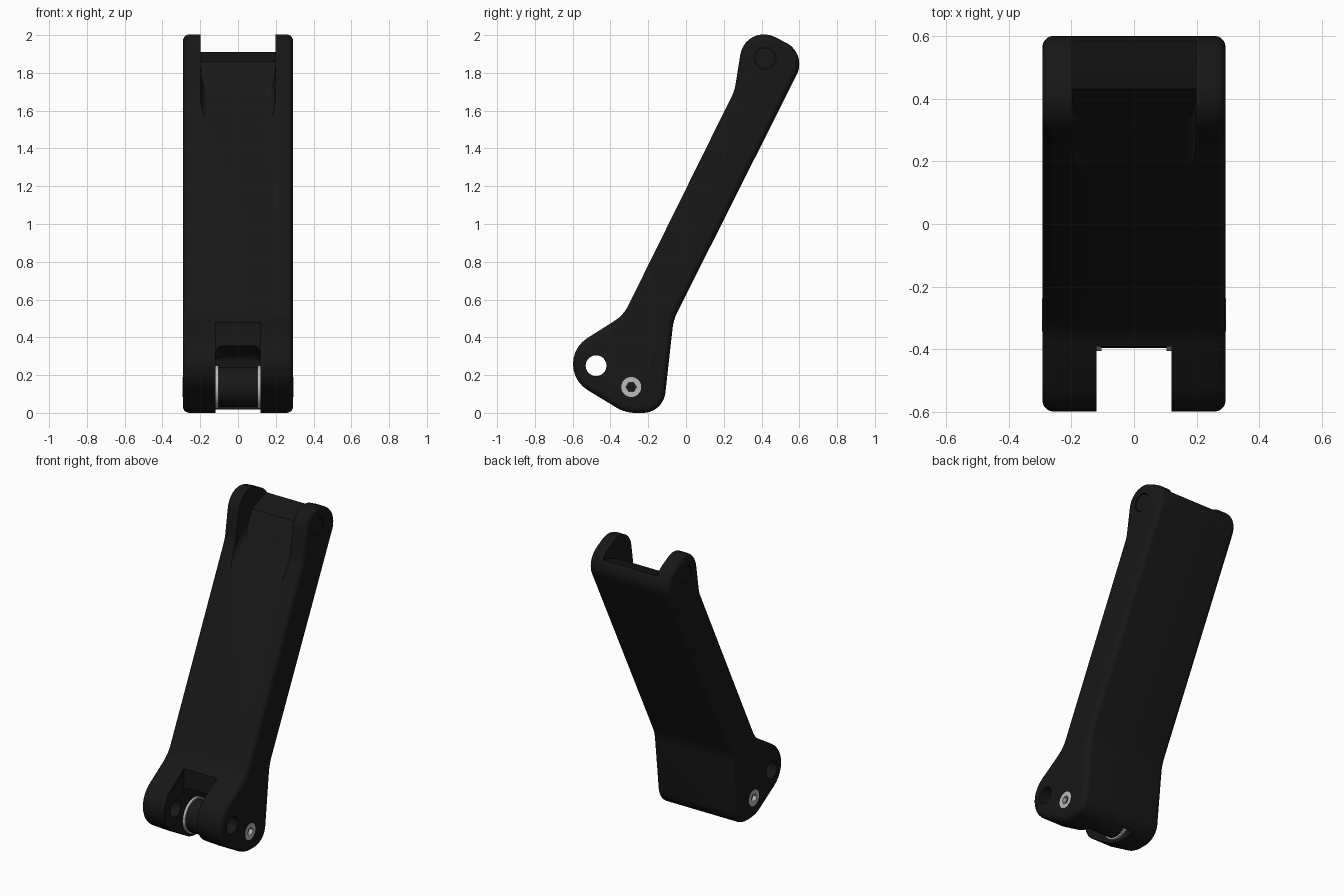
import bpy, bmesh, math
from mathutils import Vector, Matrix

if "Cube" in bpy.data.objects:
    bpy.data.objects.remove(bpy.data.objects["Cube"])


def material(name, rgb):
    m = bpy.data.materials.new(name)
    m.diffuse_color = (*rgb, 1)
    m.use_nodes = True
    m.node_tree.nodes["Principled BSDF"].inputs["Base Color"].default_value = m.diffuse_color
    return m


BLACK = material("black_coating", (0.009, 0.009, 0.009))
STEEL = material("steel", (0.5, 0.5, 0.5))


def rounded(corners, steps=10):
    """Fillet a (y, z, radius) polygon."""
    out, n = [], len(corners)
    for i, (y, z, r) in enumerate(corners):
        p = Vector((y, z))
        if r == 0:
            out.append(p)
            continue
        a = (Vector(corners[i - 1][:2]) - p).normalized()
        b = (Vector(corners[(i + 1) % n][:2]) - p).normalized()
        half = a.angle(b) / 2
        c = p + (a + b).normalized() * r / math.sin(half)
        t = r / math.tan(half)
        s, e = p + a * t - c, p + b * t - c
        total = s.angle(e)
        for k in range(steps + 1):
            f = k / steps
            out.append(c + (s * math.sin((1 - f) * total) + e * math.sin(f * total)) / math.sin(total))
    return out


def prism(name, pts, x0, x1, mat=BLACK, bevel=0, where=lambda z: True):
    """Extrude a side profile along x; optionally round its cap edges."""
    bm = bmesh.new()
    face = bm.faces.new([bm.verts.new((x0, p[0], p[1])) for p in pts])
    ext = bmesh.ops.extrude_face_region(bm, geom=[face])
    verts = [v for v in ext["geom"] if isinstance(v, bmesh.types.BMVert)]
    bmesh.ops.translate(bm, verts=verts, vec=(x1 - x0, 0, 0))
    bmesh.ops.recalc_face_normals(bm, faces=bm.faces[:])
    if bevel:
        edges = [e for e in bm.edges if abs(e.verts[0].co.x - e.verts[1].co.x) < 1e-6
                 and all(where(v.co.z) for v in e.verts)]
        bmesh.ops.bevel(bm, geom=edges, offset=bevel, segments=5, profile=0.5,
                        affect='EDGES', clamp_overlap=False)
    me = bpy.data.meshes.new(name)
    bm.to_mesh(me)
    bm.free()
    ob = bpy.data.objects.new(name, me)
    bpy.context.collection.objects.link(ob)
    me.materials.append(mat)
    return ob


def disc(name, centre, r, x0, x1, mat=BLACK, sides=40):
    pts = [(centre[0] + r * math.cos(2 * math.pi * k / sides),
            centre[1] + r * math.sin(2 * math.pi * k / sides)) for k in range(sides)]
    return prism(name, pts, x0, x1, mat)


def activate(ob):
    bpy.ops.object.select_all(action='DESELECT')
    ob.select_set(True)
    bpy.context.view_layer.objects.active = ob


def cut(ob, cutter):
    activate(ob)
    m = ob.modifiers.new("cut", 'BOOLEAN')
    m.operation, m.solver, m.object = 'DIFFERENCE', 'EXACT', cutter
    bpy.ops.object.modifier_apply(modifier=m.name)
    bpy.data.objects.remove(cutter)


def smooth(ob):
    activate(ob)
    bpy.ops.object.shade_smooth_by_angle(angle=math.radians(30))


W = 0.292
HOLE, BOLT, PIN = (-0.476, 0.25), (-0.29, 0.137), (0.418, 1.878)

# Arm body: slanted bar with an ear at the top and a wide foot
profile = [(0.315, 2.068, 0.126), (0.643, 1.903, 0.126), (-0.066, 0.493, 0.25),
           (-0.121, 0, 0.12), (-0.322, 0, 0.2), (-0.744, 0.256, 0.162),
           (-0.331, 0.517, 0.2), (0.257, 1.706, 0.2)]
body = prism("arm_body", rounded(profile), -W, W, bevel=0.035)

# Top fork slot with stepped floor
cut(body, prism("slot_cutter", [(0.1, 1.47), (0.325, 1.69), (0.43, 1.86), (0.48, 1.88),
                                (0.585, 1.91), (0.75, 1.915), (0.75, 2.3), (0, 2.3), (0, 1.47)],
                -0.198, 0.198, bevel=0.045, where=lambda z: z < 1.7))

# Foot notch, then the roller pocket behind it
cut(body, prism("notch_cutter", [(-0.9, -0.2), (-0.39, -0.2), (-0.39, 0.7), (-0.9, 0.7)], -0.12, 0.12))
cut(body, prism("pocket_cutter", rounded([(-0.5, -0.2, 0), (-0.19, -0.2, 0), (-0.155, 0.12, 0.1),
                                          (-0.19, 0.3, 0.06), (-0.3, 0.355, 0.06), (-0.5, 0.355, 0)]),
                -0.12, 0.12, bevel=0.04, where=lambda z: z > 0.29))

# Pivot hole and bolt bores
cut(body, disc("hole_cutter", HOLE, 0.055, -0.5, 0.5))
cut(body, disc("bore_cutter", BOLT, 0.053, -0.5, 0.5))

for side, label in ((1, "right"), (-1, "left")):
    # Blind pin seat in each ear
    x = sorted((side * (W - 0.03), side * 0.4))
    cut(body, disc("seat_cutter", PIN, 0.058, *x))
    x = sorted((side * (W - 0.04), side * (W - 0.004)))
    smooth(disc(label + "_ear_pin", PIN, 0.054, *x))
    # Socket-head bolt
    x = sorted((side * 0.2, side * (W + 0.001)))
    bolt = disc(label + "_bolt", BOLT, 0.053, *x, STEEL)
    x = sorted((side * (W - 0.03), side * 0.4))
    cut(bolt, disc("hex_cutter", BOLT, 0.028, *x, STEEL, 6))
    smooth(bolt)
    x = sorted((side * (W - 0.035), side * (W - 0.025)))
    disc(label + "_bolt_socket", BOLT, 0.0275, *x, BLACK, 6)
    # Thin washer beside the roller
    x = sorted((side * 0.104, side * 0.12))
    smooth(disc(label + "_washer", BOLT, 0.115, *x, STEEL, 48))

smooth(body)

# Roller between the washers
smooth(disc("roller", BOLT, 0.105, -0.104, 0.104, BLACK, 48))
